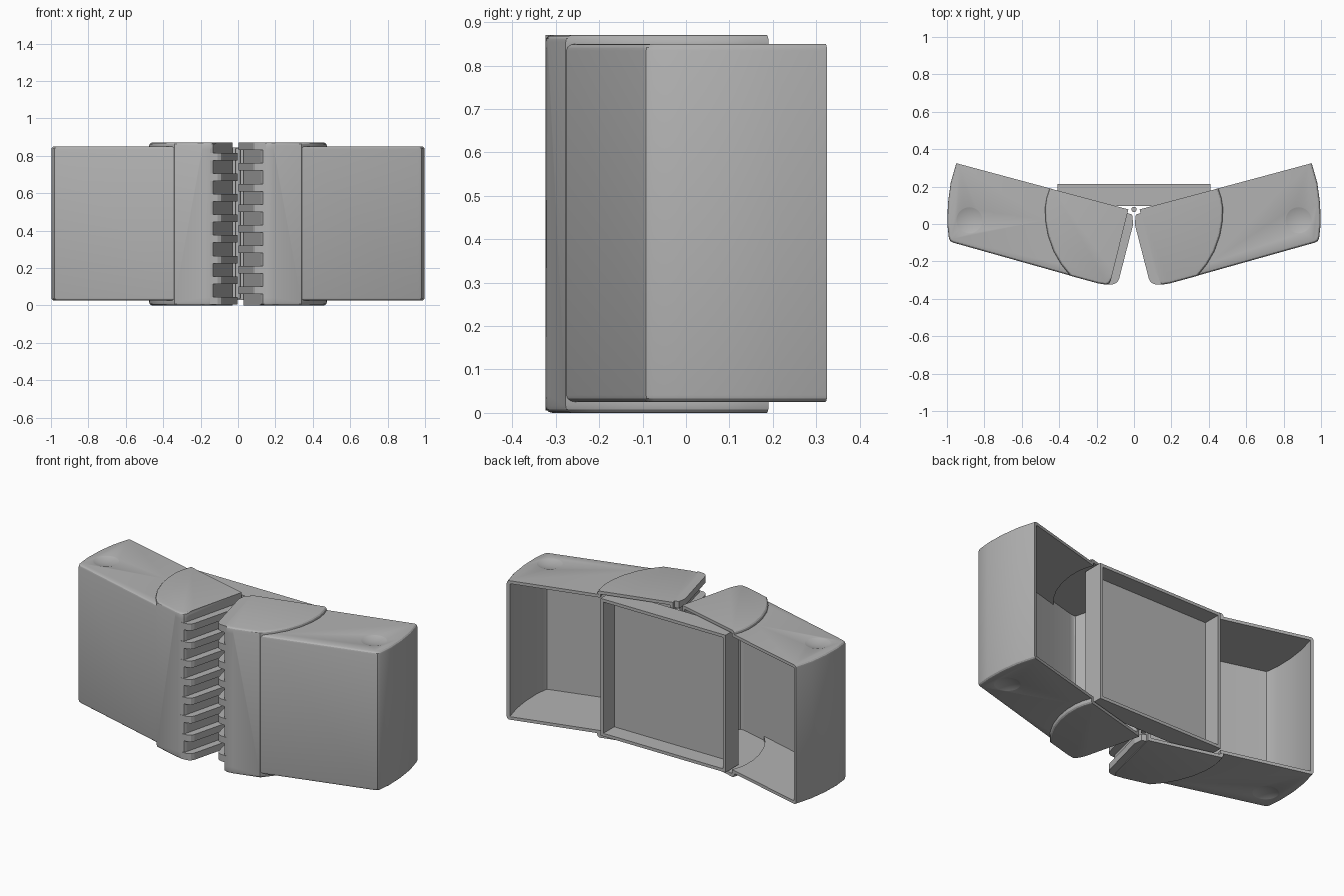
import bpy, bmesh
from mathutils import Vector

cube = bpy.data.objects.get("Cube")
if cube:
    bpy.data.objects.remove(cube, do_unlink=True)

GREY = (0.45, 0.45, 0.45, 1)
plastic = bpy.data.materials.new("grey_plastic")
plastic.use_nodes = True
plastic.diffuse_color = GREY
plastic.node_tree.nodes["Principled BSDF"].inputs["Base Color"].default_value = GREY

WALL = 0.018
BODY_Z = (0.025, 0.85)
CAP_Z = (0.0, 0.87)
PITCH = 0.11

# Plan outlines: hinge wall, front, outer end; the closing edge is the open back
HINGE = [(0.03, 0.078), (0.125, -0.305), (0.133, -0.318), (0.15, -0.324), (0.19, -0.318)]
BODY = HINGE + [(0.965, -0.1), (0.982, -0.092), (0.99, -0.075), (0.998, 0.0),
                (0.995, 0.11), (0.98, 0.22), (0.95, 0.325)]
CAP = HINGE + [(0.34, -0.277), (0.39, -0.215), (0.43, -0.145), (0.46, -0.06),
               (0.474, 0.02), (0.475, 0.09), (0.467, 0.14), (0.45, 0.19)]
FINGER = [(0.04, 0.06), (0.135, -0.3), (0.15, -0.324), (0.11, -0.322),
          (0.09, -0.312), (0.08, -0.295), (0.004, 0.0), (0.01, 0.05)]


def inset(points, t):
    """Offset an open outline inward and run both ends out past the back."""
    p = [Vector(q) for q in points]
    d = [(b - a).normalized() for a, b in zip(p, p[1:])]
    n = [Vector((-v.y, v.x)) for v in d]
    out = [p[0] + n[0] * t - d[0] * 0.2]
    for i in range(1, len(p) - 1):
        m = (n[i - 1] + n[i]).normalized()
        out.append(p[i] + m * (t / m.dot(n[i])))
    out.append(p[-1] + n[-1] * t + d[-1] * 0.2)
    return [tuple(q) for q in out]


def finish(bm, name):
    bmesh.ops.recalc_face_normals(bm, faces=bm.faces)
    mesh = bpy.data.meshes.new(name)
    bm.to_mesh(mesh)
    bm.free()
    mesh.materials.append(plastic)
    ob = bpy.data.objects.new(name, mesh)
    bpy.context.collection.objects.link(ob)
    return ob


def prism(name, outline, z, side=1, round_off=0):
    """Extrude a plan outline; optionally round the front and outer rims."""
    bm = bmesh.new()
    low = [bm.verts.new((side * x, y, z[0])) for x, y in outline]
    high = [bm.verts.new((side * x, y, z[1])) for x, y in outline]
    bm.faces.new(low)
    bm.faces.new(high)
    n = len(outline)
    for i in range(n):
        j = (i + 1) % n
        bm.faces.new((low[i], low[j], high[j], high[i]))
    bmesh.ops.recalc_face_normals(bm, faces=bm.faces)
    if round_off:
        rims = [bm.edges.get((ring[i], ring[i + 1])) for ring in (low, high) for i in range(1, n - 1)]
        bmesh.ops.bevel(bm, geom=rims, offset=round_off, segments=3, profile=0.5, affect='EDGES')
    return finish(bm, name)


def ball(name, centre, radius):
    bm = bmesh.new()
    bmesh.ops.create_uvsphere(bm, u_segments=48, v_segments=96, radius=radius)
    bmesh.ops.translate(bm, verts=bm.verts, vec=centre)
    return finish(bm, name)


def combine(target, tool, operation):
    mod = target.modifiers.new("combine", 'BOOLEAN')
    mod.operation, mod.object, mod.solver = operation, tool, 'EXACT'
    bpy.context.view_layer.objects.active = target
    bpy.ops.object.modifier_apply(modifier=mod.name)
    bpy.data.objects.remove(tool, do_unlink=True)


def smooth(ob):
    bpy.ops.object.select_all(action='DESELECT')
    ob.select_set(True)
    bpy.context.view_layer.objects.active = ob
    bpy.ops.object.shade_smooth_by_angle(angle=0.5)


def shrink(z, t):
    return (z[0] + t, z[1] - t)


for label, side in (("left", 1), ("right", -1)):
    # Hollow half with a raised hinge cap above and below
    half = prism(label + "_half_shell", BODY, BODY_Z, side, 0.016)
    combine(half, prism("cap", CAP, CAP_Z, side, 0.016), 'UNION')
    for outline, z in ((BODY, BODY_Z), (CAP, CAP_Z)):
        combine(half, prism("cavity", inset(outline, WALL), shrink(z, WALL), side), 'DIFFERENCE')
    # Shallow round dimples
    for z in (BODY_Z[1] + 0.2, BODY_Z[0] - 0.2):
        combine(half, ball("dimple", (side * 0.88, 0.02, z), 0.212), 'DIFFERENCE')
    smooth(half)
    # Interlocking fingers, staggered between the halves
    top = 0.85 if side > 0 else 0.795
    for k in range(8):
        z = top - PITCH * k
        prism(f"{label}_finger_{k + 1}", FINGER, (max(z - 0.02, 0.003), z + 0.02), side)

# Hinge pin
bm = bmesh.new()
bmesh.ops.create_cone(bm, cap_ends=True, segments=16, radius1=0.014, radius2=0.014, depth=0.8)
bmesh.ops.translate(bm, verts=bm.verts, vec=(0, 0.078, 0.4375))
smooth(finish(bm, "hinge_pin"))

# Rectangular tray bridging both halves, open at the back
TRAY_Z = (0.03, 0.845)
W, FRONT, BACK = 0.41, 0.095, 0.215
tray = prism("back_tray", [(-W, FRONT), (W, FRONT), (W, BACK), (-W, BACK)], TRAY_Z)
w = W - WALL
combine(tray, prism("tray_cavity", [(-w, FRONT + WALL), (w, FRONT + WALL), (w, BACK + 0.1), (-w, BACK + 0.1)],
                    shrink(TRAY_Z, WALL)), 'DIFFERENCE')
